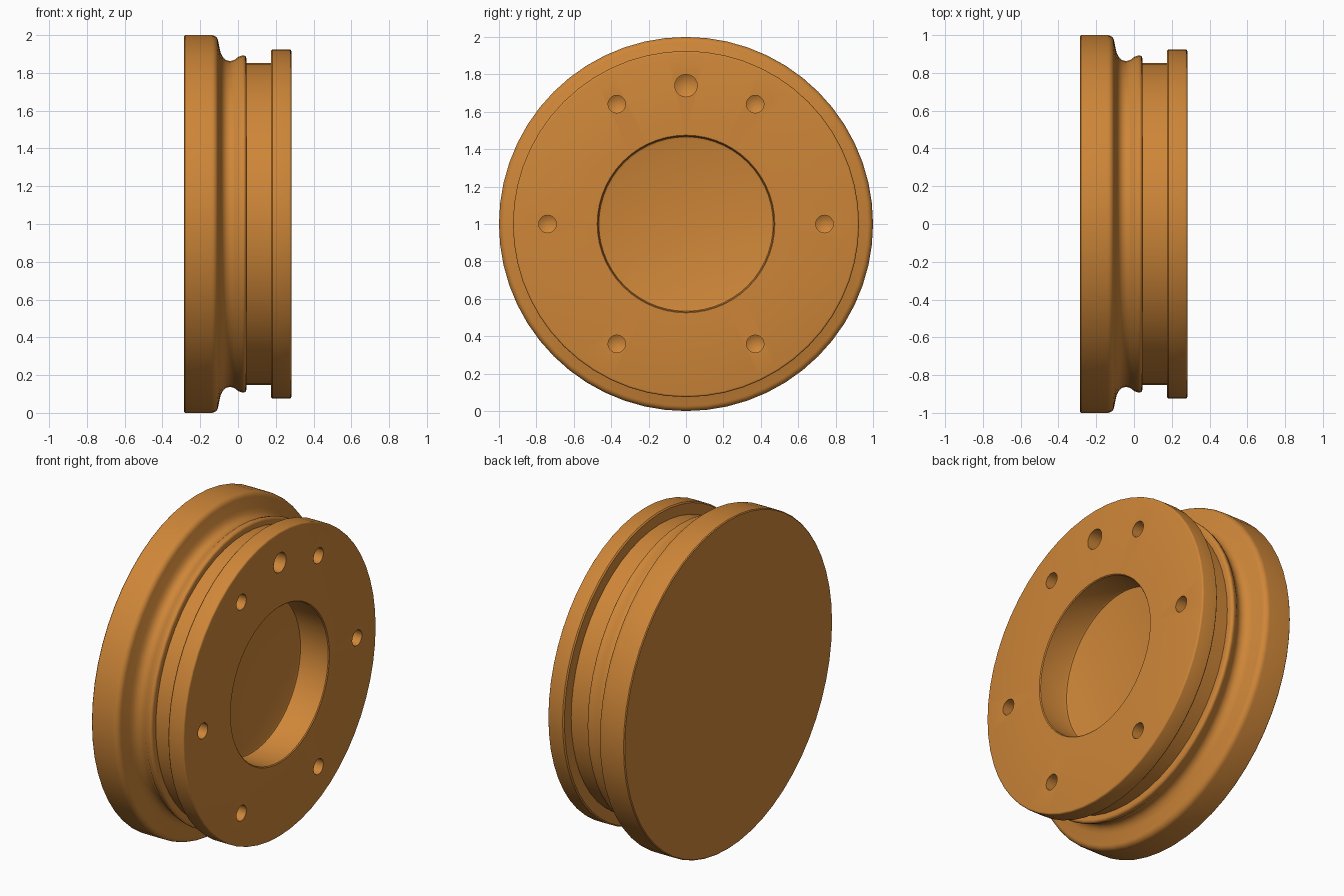
import bpy, bmesh, math
from mathutils import Matrix, Vector

if "Cube" in bpy.data.objects:
    bpy.data.objects.remove(bpy.data.objects["Cube"])


def lathe(name, profile, steps, y=0.0, z=1.0):
    """Revolve (x, radius) points around an axis parallel to x."""
    bm = bmesh.new()
    verts = [bm.verts.new((x, 0, r)) for x, r in profile]
    edges = [bm.edges.new(pair) for pair in zip(verts, verts[1:])]
    bmesh.ops.spin(bm, geom=verts + edges, cent=(0, 0, 0), axis=(1, 0, 0),
                   angle=math.tau, steps=steps, use_duplicate=False)
    bmesh.ops.remove_doubles(bm, verts=bm.verts, dist=1e-5)
    bmesh.ops.recalc_face_normals(bm, faces=bm.faces)
    bmesh.ops.transform(bm, matrix=Matrix.Translation((0, y, z)), verts=bm.verts)
    mesh = bpy.data.meshes.new(name)
    bm.to_mesh(mesh)
    bm.free()
    obj = bpy.data.objects.new(name, mesh)
    bpy.context.collection.objects.link(obj)
    return obj


def arc(cx, cr, radius, start, end, n=5):
    """Rounded stretch of a profile, angles in degrees from +x to +r."""
    angles = [math.radians(start + (end - start) * i / n) for i in range(n + 1)]
    return [(cx + radius * math.cos(a), cr + radius * math.sin(a)) for a in angles]


# Flanged body: back disc, soft groove, bead, neck, front collar, blind bore
profile = [(-0.285, 0), (-0.285, 0.995), (-0.28, 1.0)]
profile += arc(-0.14, 0.965, 0.035, 90, 10)
profile += [(-0.093, 0.91)]
profile += arc(-0.042, 0.91, 0.047, 205, 305)
profile += [(0.003, 0.886)]
profile += arc(0.028, 0.877, 0.016, 120, 0)
profile += [(0.044, 0.852), (0.175, 0.852), (0.175, 0.918), (0.182, 0.925)]
profile += arc(0.272, 0.915, 0.01, 90, 0, 3)
profile += [(0.282, 0.475), (0.277, 0.47)]
profile += [(0.105, 0.47), (0.094, 0.466), (0.09, 0.455), (0.09, 0)]
body = lathe("flanged_hub", profile, 56)

# Drilled holes with conical bottoms: six bolt holes and one larger pin hole
holes = [(math.radians(60 * i), 0.74, 0.047) for i in range(6)]
holes.append((math.radians(90), 0.74, 0.06))
for angle, dist, r in holes:
    drill = lathe("drill", [(0.33, 0), (0.33, r), (0.14, r), (0.14 - 0.6 * r, 0)],
                  20, dist * math.cos(angle), 1 + dist * math.sin(angle))
    drill.hide_render = True
    cut = body.modifiers.new("hole", 'BOOLEAN')
    cut.operation = 'DIFFERENCE'
    cut.solver = 'EXACT'
    cut.object = drill
    bpy.context.view_layer.objects.active = body
    bpy.ops.object.modifier_apply(modifier=cut.name)
    bpy.data.objects.remove(drill)

# Orange finish and smooth shading with crisp edges
mat = bpy.data.materials.new("orange_metal")
mat.diffuse_color = (0.62, 0.24, 0.04, 1)
mat.use_nodes = True
mat.node_tree.nodes["Principled BSDF"].inputs["Base Color"].default_value = mat.diffuse_color
body.data.materials.clear()
body.data.materials.append(mat)
bpy.ops.object.select_all(action='DESELECT')
body.select_set(True)
bpy.context.view_layer.objects.active = body
bpy.ops.object.shade_smooth_by_angle(angle=math.radians(32))
